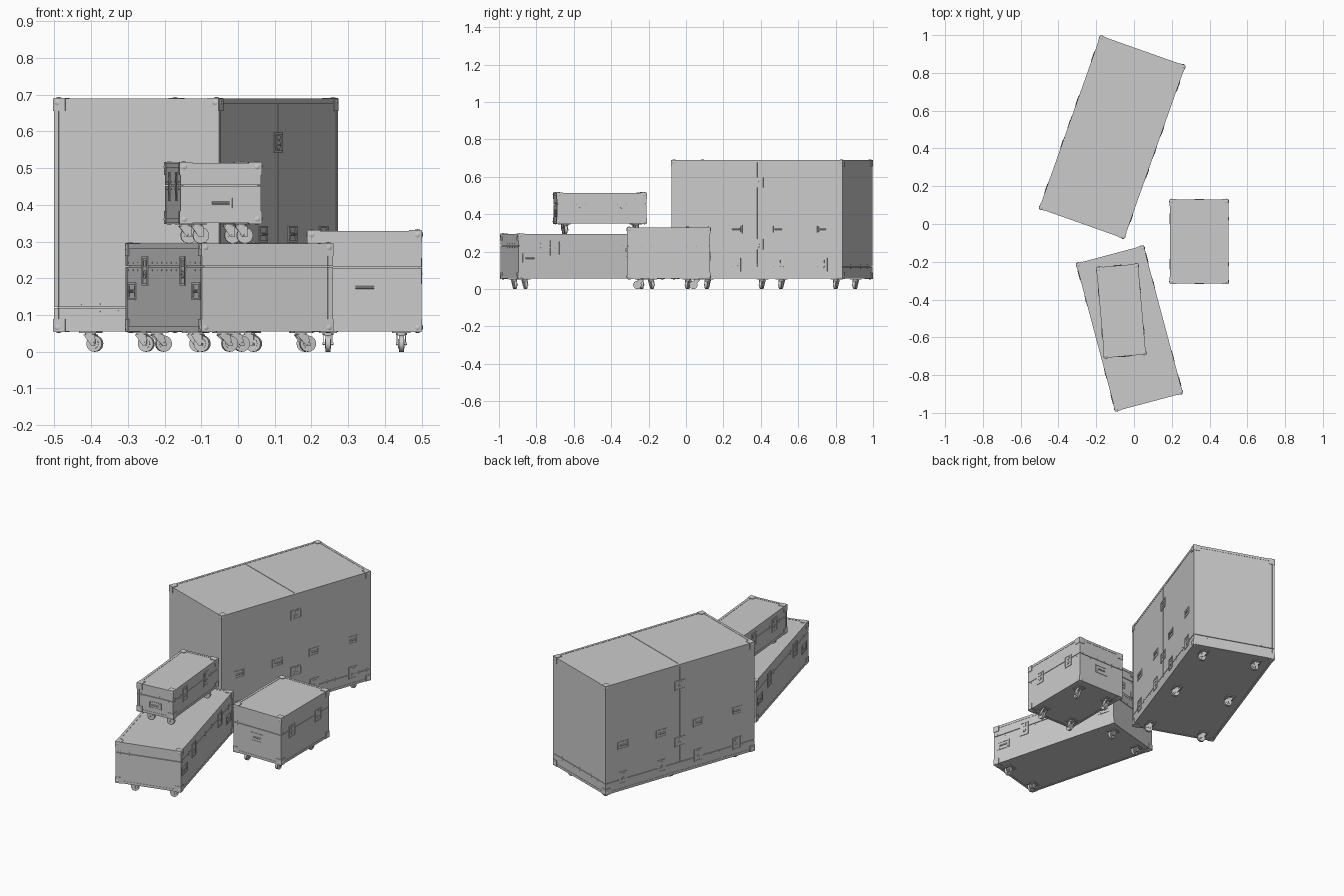
import bpy, bmesh, math
from mathutils import Matrix, Vector

cube = bpy.data.objects.get("Cube")
if cube:
    bpy.data.objects.remove(cube, do_unlink=True)

grey = bpy.data.materials.new("plain_grey")
grey.use_nodes = True
GREY = (0.6, 0.6, 0.6, 1)
grey.diffuse_color = GREY
grey.node_tree.nodes["Principled BSDF"].inputs["Base Color"].default_value = GREY


def box(bm, pos, size):
    bmesh.ops.create_cube(bm, size=1, matrix=Matrix.Translation(pos) @ Matrix.Diagonal((*size, 1)))


def span(bm, lo, hi):
    lo, hi = Vector(lo), Vector(hi)
    box(bm, (lo + hi) / 2, hi - lo)


def ball(bm, pos, r):
    bmesh.ops.create_uvsphere(bm, u_segments=12, v_segments=8, radius=r, matrix=Matrix.Translation(pos))


def cyl(bm, pos, r, length, axis, segs=20):
    turn = Vector((0, 0, 1)).rotation_difference(Vector(axis)).to_matrix().to_4x4()
    bmesh.ops.create_cone(bm, cap_ends=True, segments=segs, radius1=r, radius2=r, depth=length,
                          matrix=Matrix.Translation(pos) @ turn)


def finish(bm, name, frame, smooth=False):
    mesh = bpy.data.meshes.new(name)
    bm.to_mesh(mesh)
    bm.free()
    mesh.materials.append(grey)
    ob = bpy.data.objects.new(name, mesh)
    bpy.context.collection.objects.link(ob)
    ob.matrix_world = frame
    if smooth:
        bpy.ops.object.select_all(action='DESELECT')
        ob.select_set(True)
        bpy.context.view_layer.objects.active = ob
        bpy.ops.object.shade_smooth_by_angle(angle=math.radians(40))
    return ob


def on_wall(bm, wall, along, z, hx, hy, maker):
    """Make a fitting in wall space (x along, y up, z out) on one of four walls."""
    part = bmesh.new()
    maker(part)
    normal = Vector(wall)
    side = Vector((0, 0, 1)).cross(normal)
    pos = normal * (hx if wall[0] else hy) + Vector((abs(wall[1]), abs(wall[0]), 0)) * along
    m = Matrix((side, (0, 0, 1), normal)).transposed().to_4x4()
    part.transform(Matrix.Translation((pos.x, pos.y, z)) @ m)
    temp = bpy.data.meshes.new("temp")
    part.to_mesh(temp)
    part.free()
    bm.from_mesh(temp)
    bpy.data.meshes.remove(temp)


def frame_plate(bm, w, h, rim, t):
    for s in (-1, 1):
        box(bm, (s * (w - rim) / 2, 0, 0), (rim, h, t))
        box(bm, (0, s * (h - rim) / 2, 0), (w - 2 * rim, rim, t))


def latch(w, h):
    def make(bm):
        frame_plate(bm, w, h, 0.006, 0.006)
        box(bm, (0, 0, 0), (w - 0.01, h - 0.01, 0.002))
        cyl(bm, (0, -h * 0.12, 0.001), w * 0.2, 0.004, (0, 0, 1), 16)
        box(bm, (0, -h * 0.12, 0.003), (w * 0.34, 0.003, 0.003))
        box(bm, (0, h * 0.25, 0.001), (w * 0.4, h * 0.2, 0.004))
    return make


def handle(w, h):
    def make(bm):
        frame_plate(bm, w, h, 0.006, 0.005)
        box(bm, (0, 0, 0), (w - 0.01, h - 0.01, 0.001))
        cyl(bm, (0, 0, 0.001), 0.004, w * 0.62, (1, 0, 0), 10)
        for s in (-1, 1):
            box(bm, (s * w * 0.34, 0, 0), (0.006, h * 0.6, 0.004))
    return make


def caster(bm, x, y, drop, trail):
    """Swivel caster hanging under the floor of a case; trail moves the wheel."""
    tx, ty = trail
    r = 0.022
    wheel = Vector((x + tx, y + ty, r - drop))
    axle = Vector((0, 1, 0)) if abs(tx) > abs(ty) else Vector((1, 0, 0))
    cyl(bm, wheel, r, 0.014, axle, 24)
    cyl(bm, wheel, r * 0.6, 0.017, axle, 16)
    cyl(bm, wheel, 0.004, 0.03, axle, 10)
    box(bm, (x, y, -0.002), (0.05, 0.05, 0.004))
    cyl(bm, (x, y, -0.006), 0.015, 0.006, (0, 0, 1), 20)
    along = Vector((abs(axle.y), abs(axle.x), 0))
    top = Vector((x, y, -0.009))
    box(bm, top, along * 0.032 + axle * 0.026 + Vector((0, 0, 0.003)))
    for s in (-1, 1):
        # Tapering fork cheek from the swivel head to the axle
        off = axle * s * 0.0115
        outline = [top - along * 0.016, top + along * 0.016,
                   wheel + along * 0.006 - Vector((0, 0, 0.005)),
                   wheel - along * 0.006 - Vector((0, 0, 0.005))]
        a = [bm.verts.new(p + off - axle * 0.0012) for p in outline]
        b = [bm.verts.new(p + off + axle * 0.0012) for p in outline]
        caps = [bm.faces.new(a), bm.faces.new(b[::-1])]
        for i in range(4):
            j = (i + 1) % 4
            caps.append(bm.faces.new((a[i], b[i], b[j], a[j])))
        bmesh.ops.recalc_face_normals(bm, faces=caps)


WALLS = ((1, 0, 0), (-1, 0, 0), (0, 1, 0), (0, -1, 0))
SIDES, ENDS = WALLS[:2], WALLS[2:]


def case(name, centre, angle, size, floor, seam, latches, handles, wheels, trail, split=False):
    w, d, h = size
    e, gap = 0.002, 0.0015
    hx, hy = w / 2 - e, d / 2 - e
    frame = Matrix.Translation((*centre, floor)) @ Matrix.Rotation(math.radians(angle), 4, 'Z')

    # Lower tray, lid and the recessed core that shows in the joint
    bm = bmesh.new()
    span(bm, (-hx, -hy, e), (hx, hy, seam - gap))
    finish(bm, name + "_tray", frame)
    bm = bmesh.new()
    if split:
        span(bm, (-hx, -hy, seam + gap), (hx, -gap, h - e))
        span(bm, (-hx, gap, seam + gap), (hx, hy, h - e))
    else:
        span(bm, (-hx, -hy, seam + gap), (hx, hy, h - e))
    finish(bm, name + "_lid", frame)
    bm = bmesh.new()
    span(bm, (0.006 - hx, 0.006 - hy, 0.01), (hx - 0.006, hy - 0.006, h - 0.008))
    finish(bm, name + "_core", frame)

    # Edge trim with a break at the joint
    bm = bmesh.new()
    t = 0.014
    for sx in (-1, 1):
        for sy in (-1, 1):
            x, y = sx * (w / 2 - 0.0005 - t / 2), sy * (d / 2 - 0.0005 - t / 2)
            span(bm, (x - t / 2, y - t / 2, 0.001), (x + t / 2, y + t / 2, seam - gap))
            span(bm, (x - t / 2, y - t / 2, seam + gap), (x + t / 2, y + t / 2, h - 0.001))
        for z in (t / 2 + 0.0005, h - t / 2 - 0.0005):
            box(bm, (sx * (w / 2 - 0.0005 - t / 2), 0, z), (t, d - 2 * t, t))
            box(bm, (0, sx * (d / 2 - 0.0005 - t / 2), z), (w - 2 * t, t, t))
    finish(bm, name + "_edge_trim", frame)

    # Rivets beside the joint
    bm = bmesh.new()
    for wall in WALLS:
        length = d if wall[0] else w
        n = int(length / 0.05)
        for i in range(n):
            pos = (i + 0.5 - n / 2) * length / n
            for z in (seam - 0.01, seam + 0.01):
                on_wall(bm, wall, pos, z, hx, hy, lambda b: cyl(b, (0, 0, 0), 0.002, 0.002, (0, 0, 1), 6))
    finish(bm, name + "_rivets", frame)

    # Ball corners with three-way guard plates
    bm = bmesh.new()
    g = 0.034
    for sx in (-1, 1):
        for sy in (-1, 1):
            for sz, z in ((1, 0), (-1, h)):
                ball(bm, (sx * (w / 2 - 0.011), sy * (d / 2 - 0.011), z + sz * 0.011), 0.015)
                x, y, zz = sx * (w - g) / 2, sy * (d - g) / 2, z + sz * g / 2
                box(bm, (sx * (w / 2), y, zz), (0.003, g, g))
                box(bm, (x, sy * (d / 2), zz), (g, 0.003, g))
                box(bm, (x, y, z), (g, g, 0.003))
    finish(bm, name + "_ball_corners", frame, True)

    # Latches and handles
    bm = bmesh.new()
    for walls, along, z, lw, lh in latches:
        for wall in walls:
            for pos in along:
                on_wall(bm, wall, pos, z, hx, hy, latch(lw, lh))
    finish(bm, name + "_latches", frame)
    bm = bmesh.new()
    for walls, along, z, lw, lh in handles:
        for wall in walls:
            for pos in along:
                on_wall(bm, wall, pos, z, hx, hy, handle(lw, lh))
    finish(bm, name + "_handles", frame)

    # Casters
    bm = bmesh.new()
    for x in (-wheels[0], wheels[0]):
        for y in wheels[1]:
            caster(bm, x, y, 0.055, trail)
    finish(bm, name + "_casters", frame, True)


columns = (-0.37, -0.12, 0.12, 0.37)
case("wardrobe_case", (-0.115, 0.46), -19.5, (0.478, 0.972, 0.635), 0.055, 0.065,
     [(SIDES, columns, 0.075, 0.055, 0.07), (SIDES, (0,), 0.515, 0.07, 0.055), (SIDES, (0,), 0.185, 0.07, 0.055)],
     [(SIDES, columns, 0.265, 0.07, 0.045)], (0.155, (-0.42, 0, 0.42)), (0.012, 0), True)
case("long_case", (-0.024, -0.553), 14.9, (0.37, 0.81, 0.24), 0.055, 0.177,
     [(SIDES, (-0.2, 0.2), 0.165, 0.055, 0.08)],
     [(SIDES, (-0.34, 0.34), 0.11, 0.08, 0.048)], (0.11, (-0.35, 0.35)), (0.018, 0))
case("square_case", (0.345, -0.0925), 0, (0.31, 0.445, 0.275), 0.055, 0.175,
     [(SIDES, (-0.12, 0.12), 0.165, 0.055, 0.07)],
     [(ENDS, (0,), 0.12, 0.08, 0.05)], (0.1, (-0.15, 0.15)), (0, -0.018))
case("small_case", (-0.068, -0.46), 5, (0.222, 0.482, 0.165), 0.35, 0.103,
     [(SIDES, (-0.11, 0.11), 0.1, 0.05, 0.08)],
     [(ENDS, (0,), 0.055, 0.075, 0.04)], (0.06, (-0.19, 0.19)), (0.01, 0))
